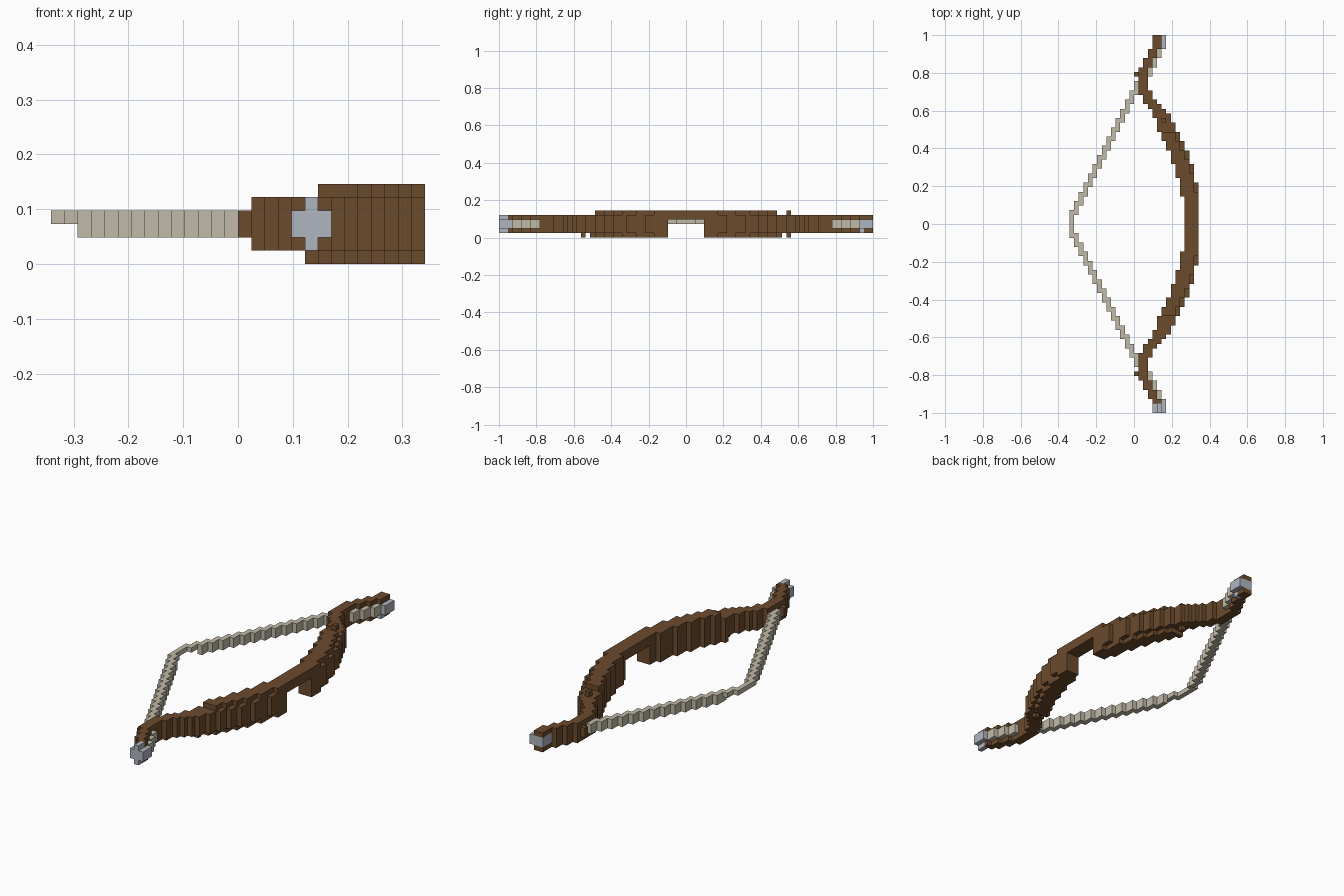
import bpy
import bmesh
from mathutils import Vector

cube = bpy.data.objects.get("Cube")
if cube:
    bpy.data.objects.remove(cube, do_unlink=True)

V = 2 / 82                      # edge of one small block
ORIGIN = Vector((14, 41, 0))    # grid cell that sits at the world origin


def material(name, color):
    m = bpy.data.materials.new(name)
    m.use_nodes = True
    m.diffuse_color = (*color, 1)
    m.node_tree.nodes["Principled BSDF"].inputs["Base Color"].default_value = (*color, 1)
    return m


def block_object(name, cells, mat):
    """Skin a set of grid cells with only the exposed square faces."""
    bm = bmesh.new()
    for cell in cells:
        for axis in range(3):
            for side in (0, 1):
                step = [0, 0, 0]
                step[axis] = 2 * side - 1
                if tuple(c + s for c, s in zip(cell, step)) in cells:
                    continue
                u, w = (axis + 1) % 3, (axis + 2) % 3
                loop = ((0, 0), (1, 0), (1, 1), (0, 1))
                verts = []
                for a, b in (loop if side else reversed(loop)):
                    p = Vector(cell)
                    p[axis] += side
                    p[u] += a
                    p[w] += b
                    verts.append(bm.verts.new((p - ORIGIN) * V))
                bm.faces.new(verts)
    bmesh.ops.remove_doubles(bm, verts=bm.verts, dist=V / 100)
    mesh = bpy.data.meshes.new(name)
    bm.to_mesh(mesh)
    bm.free()
    mesh.materials.append(mat)
    obj = bpy.data.objects.new(name, mesh)
    bpy.context.collection.objects.link(obj)


def box(xs, ys, zs):
    return {(x, y, z) for x in xs for y in ys for z in zs}


def both(d):
    """The two mirrored rows at distance d from the middle."""
    return (41 + d, 40 - d)


def stepped(first, ends, d):
    """Walk down a staircase whose steps end at the given distances."""
    return first - sum(d >= e for e in ends)


OUTER = (9, 13, 16, 18, 20, 22, 24, 25, 26, 27, 29)
INNER = (6, 10, 13, 16, 18, 20, 23, 25, 26, 28)

# Curved limbs, thick near the middle and curling outward at the tips
limb = set()
for d in range(41):
    curl = 0 if d < 34 else (d - 32) // 2
    curl = min(curl, 3)
    lo = stepped(25, INNER, d) + curl
    hi = stepped(28, OUTER, d) + curl
    hi_edge = stepped(28, OUTER, d + 2 if d > 4 else d)
    limb |= box(range(lo, hi), both(d), range(1, 5))
    if d < 21:
        limb |= box(range(lo, hi_edge), both(d), (0,))
    if d < 20:
        limb |= box(range(lo, hi_edge), both(d), (5,))
limb |= box((20,), both(22), (0,)) | box((20,), (63,), (5,))
limb |= box((14,), both(32), (2, 3))
limb -= box(range(28), range(37, 45), range(4))    # grip notch
limb -= box(range(28), (0, 1), range(6))           # shorter front tip

# Drawn string, plus its wraps on the outside of each tip
string = set()
for i in range(15):
    for d in range(2 * i, 2 * i + 3):
        string |= box((i,), both(d), (3,) if i < 2 else (2, 3))
for d in range(32, 39):
    x = 17 + (0 if d < 34 else min((d - 32) // 2, 3))
    string |= box((x,), both(d), (2, 3))
string -= limb

# Metal caps on the tips
front_cap = box(range(18, 21), (0, 1), (2, 3)) | box((19,), (0, 1), range(1, 5))
front_cap |= box((20,), (2,), (2, 3))
back_cap = box(range(18, 21), range(79, 82), (2, 3)) | box((19,), (79,), (1,))
limb -= front_cap | back_cap
string -= front_cap | back_cap

wood = material("brown wood", (0.150, 0.070, 0.027))
cord = material("pale cord", (0.53, 0.49, 0.39))
metal = material("grey metal", (0.43, 0.46, 0.53))
block_object("bow_limbs", limb, wood)
block_object("bow_string", string, cord)
block_object("front_tip_cap", front_cap, metal)
block_object("back_tip_cap", back_cap, metal)
